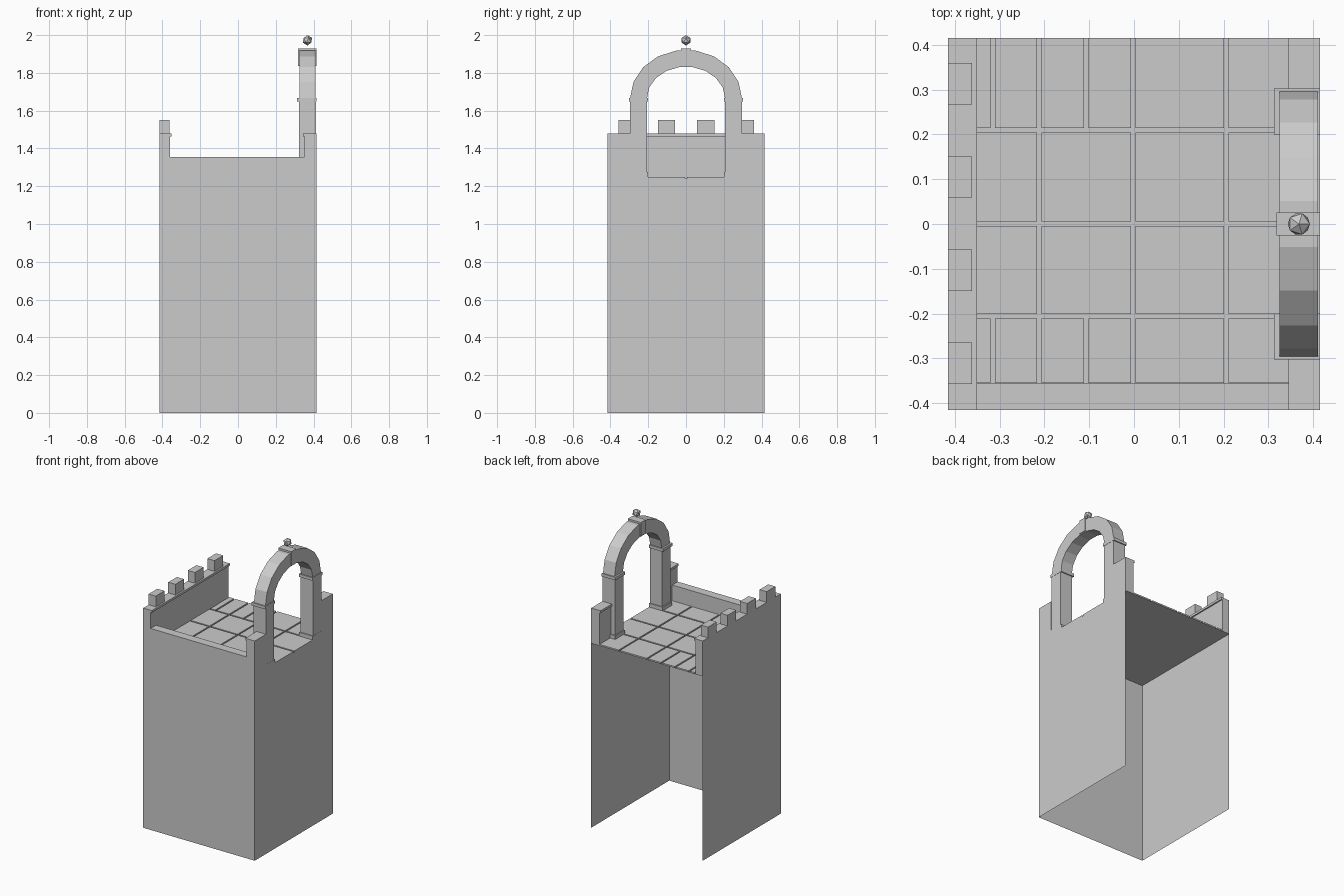
import bpy, bmesh, math

cube = bpy.data.objects.get("Cube")
if cube:
    bpy.data.objects.remove(cube, do_unlink=True)

stone = bpy.data.materials.new("grey_stone")
stone.use_nodes = True
GREY = (0.6, 0.6, 0.6, 1)
stone.diffuse_color = GREY
stone.node_tree.nodes["Principled BSDF"].inputs["Base Color"].default_value = GREY

W = 0.415        # half width of the tower
FLOOR = 1.24     # underside of the paving
PAVED = 1.25     # top of the paving


def finish(bm, name):
    mesh = bpy.data.meshes.new(name)
    bm.to_mesh(mesh)
    bm.free()
    mesh.materials.append(stone)
    obj = bpy.data.objects.new(name, mesh)
    bpy.context.collection.objects.link(obj)
    return obj


def add_box(bm, xs, ys, zs):
    verts = bmesh.ops.create_cube(bm, size=1)["verts"]
    for v in verts:
        v.co = [a + (c + 0.5) * (b - a) for c, (a, b) in zip(v.co, (xs, ys, zs))]


def box(name, xs, ys, zs):
    bm = bmesh.new()
    add_box(bm, xs, ys, zs)
    return finish(bm, name)


# Hollow tower: three thin walls and a deck, open at the back and below
bm = bmesh.new()
corners = [(-W, W), (-W, -W), (W, -W), (W, W)]
low = [bm.verts.new((x, y, 0)) for x, y in corners]
high = [bm.verts.new((x, y, FLOOR)) for x, y in corners]
for i in range(3):
    bm.faces.new((low[i], low[i + 1], high[i + 1], high[i]))
bm.faces.new(high)
finish(bm, "tower_shell")

# Paving slabs with narrow joints; the outer rows have extra joints
bm = bmesh.new()
rows = [-0.36, -0.206, 0.001, 0.209, W]
wide = [-0.36, -0.211, -0.002, 0.206, W]
narrow = sorted(wide + [-0.315, -0.107])
GAP = 0.005
for r, (y0, y1) in enumerate(zip(rows, rows[1:])):
    cols = narrow if r in (0, 3) else wide
    for x0, x1 in zip(cols, cols[1:]):
        right = x1 if x1 == W else x1 - GAP
        back = y1 if y1 == W else y1 - GAP
        add_box(bm, (x0 + GAP, right), (y0 + GAP, back), (FLOOR, PAVED))
finish(bm, "paving_slabs")

# Front parapet
box("front_parapet", (-0.36, 0.352), (-W, -0.356), (FLOOR, 1.355))

# Battlement side with coping and four merlons
box("battlement_wall", (-W, -0.36), (-W, W), (FLOOR, 1.463))
box("battlement_coping", (-W, -0.351), (-W, W), (1.463, 1.478))
for i in range(4):
    y = -0.311 + i * 0.208
    box(f"merlon_{i + 1}", (-W, -0.362), (y - 0.046, y + 0.046), (1.478, 1.55))

# Gateway side: wall stubs, pillars, bases and capitals, mirrored in y
for s, side in ((-1, "front"), (1, "back")):
    def span(a, b):
        return tuple(sorted((s * a, s * b)))
    box(side + "_wall_stub", (0.352, W), span(0.296, W), (FLOOR, 1.463))
    box(side + "_stub_coping", (0.345, W), span(0.296, W), (1.463, 1.478))
    box(side + "_pillar", (0.322, W - 0.001), span(0.207, 0.296), (1.275, 1.648))
    box(side + "_pillar_base", (0.315, W), span(0.2, 0.303), (FLOOR, 1.275))
    box(side + "_capital", (0.313, W), span(0.2, 0.303), (1.648, 1.668))

# Arch swept through nine segments
bm = bmesh.new()
rings = []
SEG = 9
for i in range(SEG + 1):
    a = math.pi * i / SEG
    c, h = math.cos(a), math.sin(a)
    section = [(0.325, 0.207, 0.168), (W - 0.004, 0.207, 0.168),
               (W - 0.004, 0.296, 0.257), (0.325, 0.296, 0.257)]
    rings.append([bm.verts.new((x, ry * c, 1.665 + rz * h)) for x, ry, rz in section])
for p, q in zip(rings, rings[1:]):
    for k in range(4):
        n = (k + 1) % 4
        bm.faces.new((p[k], p[n], q[n], q[k]))
bm.faces.new(rings[0])
bm.faces.new(rings[-1])
bmesh.ops.recalc_face_normals(bm, faces=bm.faces)
finish(bm, "arch")

# Keystone and faceted ball
box("keystone", (0.318, W), (-0.026, 0.026), (1.837, 1.93))
bm = bmesh.new()
bmesh.ops.create_icosphere(bm, subdivisions=1, radius=0.0275)
ball = finish(bm, "finial_ball")
ball.location = (0.368, 0, 1.9725)
